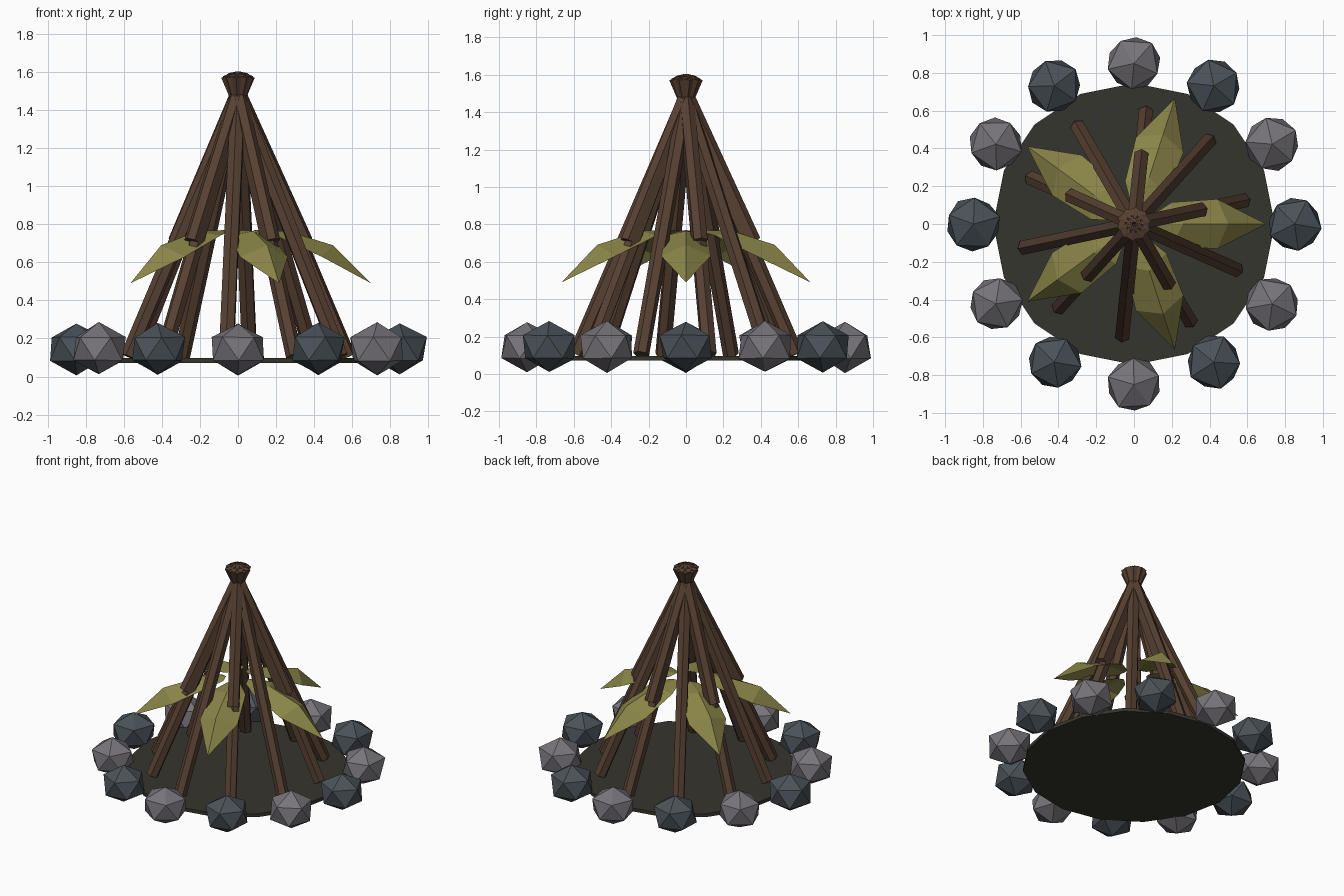
import bpy, bmesh, math, random
from mathutils import Vector, Matrix

if "Cube" in bpy.data.objects:
    bpy.data.objects.remove(bpy.data.objects["Cube"])

random.seed(4)


def material(name, color):
    m = bpy.data.materials.new(name)
    m.diffuse_color = (*color, 1)
    m.use_nodes = True
    m.node_tree.nodes["Principled BSDF"].inputs["Base Color"].default_value = m.diffuse_color
    return m


BARK = material("brown bark", (0.095, 0.052, 0.032))
LEAF = material("olive leaf", (0.255, 0.235, 0.065))
ASH = material("dark ash", (0.036, 0.035, 0.027))
PALE = material("pale stone", (0.185, 0.175, 0.195))
SLATE = material("slate stone", (0.068, 0.085, 0.1))


def add_object(name, bm, mat):
    mesh = bpy.data.meshes.new(name)
    bm.to_mesh(mesh)
    bm.free()
    mesh.materials.append(mat)
    ob = bpy.data.objects.new(name, mesh)
    bpy.context.collection.objects.link(ob)
    return ob


def add_pole(name, angle, foot, head, radius=0.043):
    """Six-sided pole between two (radius, height) points in a vertical plane."""
    a, b = Vector((foot[0], 0, foot[1])), Vector((head[0], 0, head[1]))
    axis = b - a
    tilt = math.atan2(axis.x, axis.z)
    bm = bmesh.new()
    bmesh.ops.create_cone(bm, cap_ends=True, segments=6, radius1=radius,
                          radius2=radius, depth=axis.length)
    # a corner of the hexagon points outward, making a ridge
    ridge = Matrix.Rotation(math.pi / 2, 4, 'Z')
    corner = max(bm.verts, key=lambda v: abs(v.co.x)).co
    if abs(corner.x) > radius * 0.95:
        ridge = Matrix.Identity(4)
    bm.transform(Matrix.Rotation(angle, 4, 'Z') @ Matrix.Translation((a + b) / 2)
                 @ Matrix.Rotation(tilt, 4, 'Y') @ ridge)
    return add_object(name, bm, BARK)


# Ground disc
bm = bmesh.new()
bmesh.ops.create_cone(bm, cap_ends=True, segments=16, radius1=0.745,
                      radius2=0.745, depth=0.025)
bm.transform(Matrix.Translation((0, 0, 0.084)))
add_object("ash_disc", bm, ASH)

# Long poles crossing near the top
for i in range(10):
    add_pole(f"long_pole_{i}", math.radians(12 + 36 * i), (0.59, 0.105), (-0.05, 1.587))

# Short poles lying on every second long pole
for i in range(5):
    add_pole(f"short_pole_{i}", math.radians(12 + 72 * i), (0.36, 0.71), (0.0, 1.49))

# Drooping leaves: ridge line and right edge as (radius, side, height)
RIDGE = [(0.08, 0, 0.77), (0.26, 0, 0.765), (0.5, 0, 0.69), (0.7, 0, 0.49)]
EDGE = [(0.10, 0.05, 0.76), (0.2, 0.115, 0.74), (0.44, 0.132, 0.63)]
for i in range(5):
    bm = bmesh.new()
    ridge = [bm.verts.new(p) for p in RIDGE]
    for side in (1, -1):
        edge = [bm.verts.new((x, y * side, z)) for x, y, z in EDGE] + [ridge[3]]
        for k in range(3):
            loop = [ridge[k], edge[k], edge[k + 1], ridge[k + 1]]
            if k == 2:
                loop.pop()
            bm.faces.new(loop if side < 0 else loop[::-1])
    bmesh.ops.recalc_face_normals(bm, faces=bm.faces)
    if sum(f.normal.z for f in bm.faces) < 0:
        bmesh.ops.reverse_faces(bm, faces=bm.faces)
    bm.transform(Matrix.Rotation(math.radians(72 * i), 4, 'Z'))
    add_object(f"leaf_{i}", bm, LEAF)

# Ring of stones in two alternating greys
for i in range(12):
    bm = bmesh.new()
    bmesh.ops.create_icosphere(bm, subdivisions=1, radius=0.157)
    for v in bm.verts:
        v.co *= random.uniform(0.96, 1.04)
    angle = math.radians(30 * i)
    r = 0.845 if i % 3 else 0.85
    bm.transform(Matrix.Translation((r * math.cos(angle), r * math.sin(angle), 0.145))
                 @ Matrix.Diagonal((1, 1, 0.87, 1))
                 @ Matrix.Rotation(random.uniform(0, math.tau), 4, 'Z'))
    add_object(f"stone_{i}", bm, PALE if i % 2 else SLATE)
